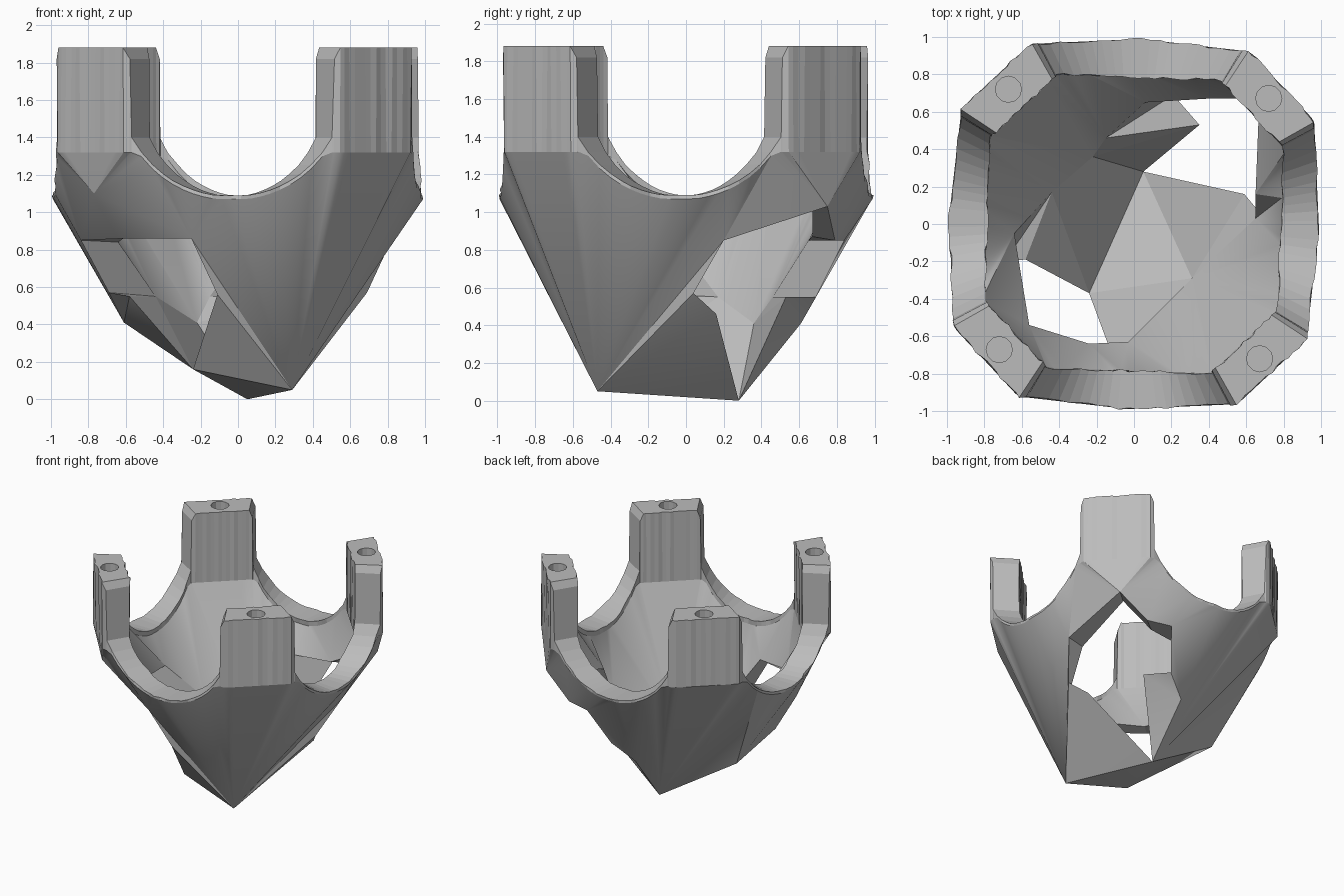
import bpy, bmesh, math, random
from mathutils import Vector

random.seed(4)
cube = bpy.data.objects.get("Cube")
if cube:
    bpy.data.objects.remove(cube)

grey = bpy.data.materials.new("plain grey")
grey.use_nodes = True
grey.diffuse_color = (0.5, 0.5, 0.5, 1)
grey.node_tree.nodes["Principled BSDF"].inputs["Base Color"].default_value = (0.5, 0.5, 0.5, 1)


def finish(bm, name):
    bmesh.ops.recalc_face_normals(bm, faces=bm.faces[:])
    mesh = bpy.data.meshes.new(name)
    bm.to_mesh(mesh)
    bm.free()
    ob = bpy.data.objects.new(name, mesh)
    bpy.context.collection.objects.link(ob)
    mesh.materials.append(grey)
    return ob


def smooth(ob, degrees):
    bpy.ops.object.select_all(action='DESELECT')
    ob.select_set(True)
    bpy.context.view_layer.objects.active = ob
    bpy.ops.object.shade_smooth_by_angle(angle=math.radians(degrees))


# Angles around the ring, dense near the post edges
TWIST = -2
octant = [0, 3, 6, 9, 12, 15, 18, 21, 24, 27, 29.6, 30, 31.5, 33, 35, 37, 39, 41, 43, 45]
quarter = octant + [90 - a for a in octant[-2:0:-1]]
angles = [90 * k + a for k in range(4) for a in quarter]


def top_height(off):
    """Rim height: round scoop between posts, then the bevelled post top."""
    if off > 31:
        return 1.88
    if off > 29.8:
        return 1.82
    x = 0.97 * math.tan(math.radians(off))
    return 1.09 + max(0, 0.635 - math.sqrt(0.64 ** 2 - x * x))


outer_top, outer_low, inner_top, inner_low = [], [], [], []
for a in angles:
    off = min(a % 90, 90 - a % 90)
    c, s = math.cos(math.radians(off)), math.sin(math.radians(off))
    r_out = min(0.99 / (c + 0.08 * s), 1.53 / (c + s))
    r_in = min(0.785 / c, 1.22 / (c + s))
    t = math.radians(a + TWIST)
    d = Vector((math.cos(t), math.sin(t), 0))
    h = top_height(off)
    low = min(h, 1.34) - 0.02
    flute = random.uniform(-0.008, 0.008)
    outer_top.append(d * (r_out + flute) + Vector((0, 0, h)))
    outer_low.append(d * r_out + Vector((0, 0, low)))
    inner_top.append(d * (r_in - flute) + Vector((0, 0, h)))
    inner_low.append(d * r_in + Vector((0, 0, low - 0.02)))

# Ring with four fluted corner posts
bm = bmesh.new()
loops = [[bm.verts.new(p) for p in row] for row in (outer_top, outer_low, inner_low, inner_top)]
n = len(angles)
for k in range(4):
    A, B = loops[k], loops[(k + 1) % 4]
    for i in range(n):
        j = (i + 1) % n
        bm.faces.new((A[i], A[j], B[j], B[i]))
ring = finish(bm, "ring_with_posts")

# Sockets in the post tops
bm = bmesh.new()
for k in range(4):
    t = math.radians(45 + 90 * k + TWIST)
    made = bmesh.ops.create_cone(bm, cap_ends=True, segments=12, radius1=0.07, radius2=0.07, depth=0.6)
    bmesh.ops.translate(bm, verts=made["verts"], vec=(0.985 * math.cos(t), 0.985 * math.sin(t), 1.88))
cutter = finish(bm, "socket_cutter")
cutter.hide_render = True
cutter.hide_set(True)
mod = ring.modifiers.new("sockets", 'BOOLEAN')
mod.object = cutter
mod.operation = 'DIFFERENCE'
mod.solver = 'EXACT'

# Corner points of the faceted bowl: outer skin, then inner skin
points = {
    "keel": (0.29, -0.47, 0.05), "tip": (0.05, 0.28, 0), "floor": (-0.24, -0.37, 0.16),
    "east": (0.82, 0.20, 0.85), "east_mid": (0.69, 0.04, 0.57), "east_low": (0.59, 0.16, 0.46),
    "peak": (0.77, 0.75, 1.03), "north": (0.53, 0.79, 0.85), "north_far": (0.33, 0.84, 0.85),
    "north_mid": (0.21, 0.69, 0.55), "spike": (0.35, 0.53, 0.55), "back": (0.04, 0.61, 0.41),
    "flank": (-0.61, 0.20, 0.41), "side": (-0.58, -0.19, 0.55), "side_mid": (-0.69, -0.20, 0.57),
    "west": (-0.84, -0.25, 0.85), "brow": (-0.77, -0.70, 1.10), "brow_low": (-0.60, -0.56, 0.86),
    "south": (-0.25, -0.82, 0.86), "south_mid": (-0.11, -0.72, 0.56),
    "south_low_in": (-0.03, -0.63, 0.57), "keel_in": (0.31, -0.29, 0.30), "east_low_in": (0.65, 0.03, 0.57),
    "east_in": (0.65, 0.16, 0.85), "peak_in": (0.67, 0.67, 1.02), "north_in": (0.39, 0.67, 0.87),
    "nook_in": (0.06, 0.65, 0.85), "low_nook_in": (-0.15, 0.46, 0.55), "back_in": (-0.22, 0.36, 0.41),
    "flank_in": (-0.44, 0.17, 0.55), "west_in": (-0.64, -0.05, 0.84), "brow_in": (-0.56, -0.54, 0.90),
    "south_in": (-0.24, -0.64, 0.86),
}
# Fan centres with the angle, counted from the keel's start, where each ends
outer_fans = [("keel", 103), ("east", 120), ("peak", 157), ("north", 170), ("north_far", 185), ("back", 200),
              ("tip", 250), ("flank", 285), ("west", 300), ("brow", 338), ("south", 360)]
inner_fans = [("south_low_in", 20), ("keel_in", 85), ("east_low_in", 105), ("east_in", 120), ("peak_in", 157),
              ("north_in", 175), ("nook_in", 200), ("low_nook_in", 215), ("back_in", 245), ("flank_in", 270),
              ("west_in", 300), ("brow_in", 338), ("south_in", 360)]


def fan_skin(bm, v, rim, fans):
    """Join each rim edge to its fan centre and fill between neighbouring fans."""
    ringv = [bm.verts.new(p) for p in rim]
    owner = []
    for a in angles:
        turn = (a + TWIST + 95) % 360
        owner.append(next(v[name] for name, end in fans if turn < end))
    for i in range(n):
        j = (i + 1) % n
        bm.faces.new((ringv[i], ringv[j], owner[i]))
        if owner[i] != owner[j]:
            bm.faces.new((ringv[j], owner[j], owner[i]))


def add_faces(bm, v, faces):
    for f in faces:
        bm.faces.new([v[k] for k in f.split()])


# Outer bowl with its two broken openings
bm = bmesh.new()
v = {k: bm.verts.new(p) for k, p in points.items() if not k.endswith("_in")}
fan_skin(bm, v, outer_low, outer_fans)
add_faces(bm, v, (
    "keel east_mid east", "keel east_low east_mid", "keel tip east_low", "keel floor tip",
    "floor side flank", "floor flank tip", "side side_mid flank", "side_mid west flank",
    "tip back spike", "spike back north_mid", "north_mid back north_far",
    "west brow_low brow", "brow_low south brow", "keel south south_mid", "keel south_mid floor"))
smooth(finish(bm, "outer_bowl"), 30)

# Inner bowl wall
bm = bmesh.new()
v = {k: bm.verts.new(p) for k, p in points.items() if k.endswith("_in")}
fan_skin(bm, v, inner_low, inner_fans)
smooth(finish(bm, "inner_bowl"), 30)

# Wall thickness around the openings, and the bowl floor
bm = bmesh.new()
v = {k: bm.verts.new(p) for k, p in points.items()}
add_faces(bm, v, (
    "east peak peak_in east_in", "peak north north_in peak_in", "north north_far nook_in north_in",
    "north_far north_mid low_nook_in nook_in", "north_mid spike low_nook_in",
    "spike tip back_in", "spike back_in low_nook_in", "tip floor flank_in back_in", "floor side flank_in",
    "side side_mid flank_in", "side_mid west west_in flank_in", "west brow_low brow_in west_in",
    "brow_low south south_in brow_in", "south south_mid south_low_in south_in",
    "south_mid floor keel_in south_low_in", "floor tip keel_in", "tip east_low keel_in",
    "east_low east_mid east_low_in keel_in", "east_mid east east_in east_low_in"))
loose = [w for w in bm.verts if not w.link_faces]
bmesh.ops.delete(bm, geom=loose, context='VERTS')
finish(bm, "opening_edges")
